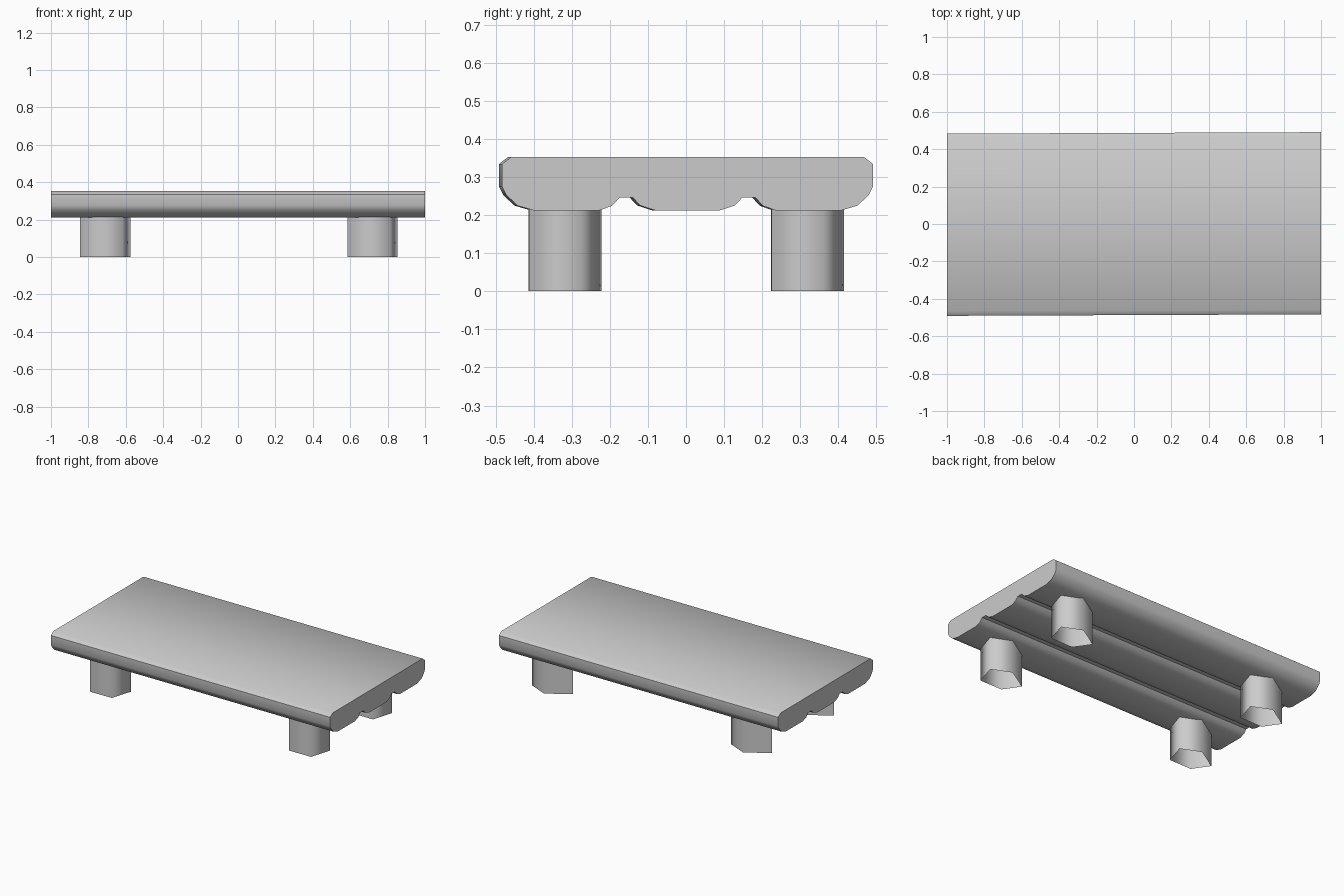
import bpy, bmesh, math

if "Cube" in bpy.data.objects:
    bpy.data.objects.remove(bpy.data.objects["Cube"])


def finish(name, bm, angle):
    mesh = bpy.data.meshes.new(name)
    bm.to_mesh(mesh)
    bm.free()
    ob = bpy.data.objects.new(name, mesh)
    bpy.context.collection.objects.link(ob)
    bpy.ops.object.select_all(action='DESELECT')
    ob.select_set(True)
    bpy.context.view_layer.objects.active = ob
    bpy.ops.object.shade_smooth_by_angle(angle=math.radians(angle))
    return ob


# Slab: half profile (y, z), mirrored and run along x with a slight skew
half = [(0.462, 0.353), (0.487, 0.334), (0.487, 0.275), (0.476, 0.253),
        (0.447, 0.225), (0.403, 0.212), (0.233, 0.212), (0.198, 0.224),
        (0.178, 0.246), (0.144, 0.246), (0.124, 0.225), (0.084, 0.212)]
profile = half + [(-y, z) for y, z in reversed(half)]
bm = bmesh.new()
left = [bm.verts.new((-1, y - 0.004, z)) for y, z in profile]
right = [bm.verts.new((1, y + 0.004, z)) for y, z in profile]
n = len(profile)
for i in range(n):
    j = (i + 1) % n
    bm.faces.new((left[i], left[j], right[j], right[i]))
bm.faces.new(left)
bm.faces.new(right)
bmesh.ops.recalc_face_normals(bm, faces=bm.faces)
finish("table_top", bm, 40)

# Legs: uneven five-sided open tubes, the same orientation at each corner
pentagon = [(0, 0), (-0.145, -0.09), (-0.075, -0.192),
            (0.083, -0.19), (0.124, -0.054)]
for side, x in (("left", -0.70), ("right", 0.73)):
    for end, y in (("front", -0.222), ("back", 0.415)):
        bm = bmesh.new()
        low = [bm.verts.new((x + px, y + py, 0)) for px, py in pentagon]
        top = [bm.verts.new((x + px, y + py, 0.215)) for px, py in pentagon]
        for i in range(5):
            j = (i + 1) % 5
            bm.faces.new((low[j], low[i], top[i], top[j]))
        # points run anticlockwise, so turn the walls outward
        bmesh.ops.reverse_faces(bm, faces=bm.faces)
        finish(f"{end}_{side}_leg", bm, 85)
